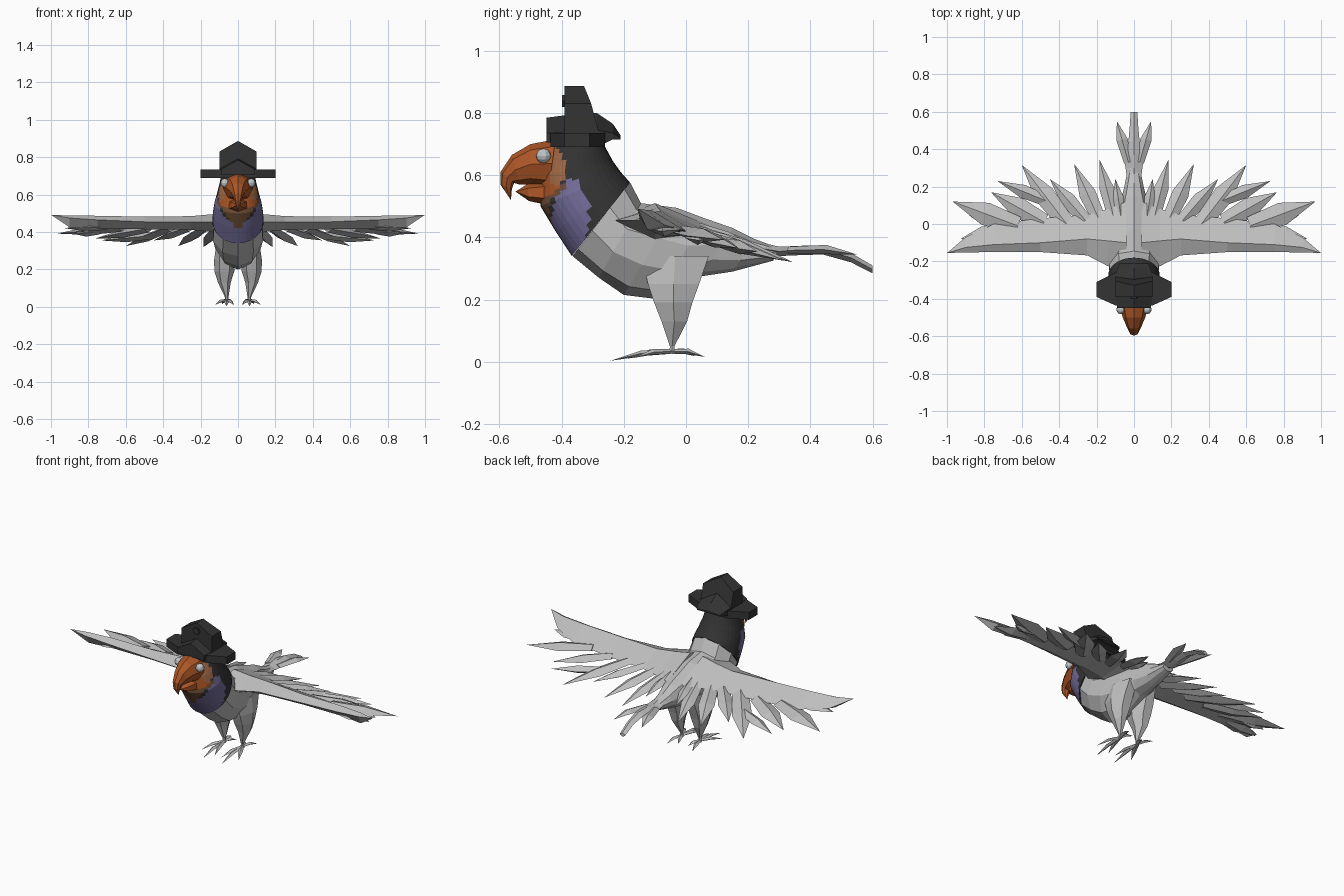
import bpy, bmesh, math
from mathutils import Vector

if "Cube" in bpy.data.objects:
    bpy.data.objects.remove(bpy.data.objects["Cube"])


def material(name, rgb):
    m = bpy.data.materials.new(name)
    m.diffuse_color = (*rgb, 1)
    m.use_nodes = True
    m.node_tree.nodes["Principled BSDF"].inputs["Base Color"].default_value = m.diffuse_color
    return m


GREY = material("feather grey", (0.52, 0.52, 0.52))
DARK = material("charcoal", (0.033, 0.033, 0.033))
ORANGE = material("beak orange", (0.42, 0.095, 0.02))
TAN = material("cheek tan", (0.36, 0.14, 0.06))
PURPLE = material("throat purple", (0.17, 0.15, 0.32))
BROWN = material("throat brown", (0.16, 0.075, 0.035))
EYE = material("eye pale", (0.52, 0.56, 0.58))


def loft(name, parts, mats, rule=None):
    """Each part is a list of rings with equal point counts; several parts join into one object."""
    bm = bmesh.new()
    for rings in parts:
        vs = [[bm.verts.new(p) for p in r] for r in rings]
        n = len(vs[0])
        for a, b in zip(vs, vs[1:]):
            for i in range(n):
                j = (i + 1) % n
                bm.faces.new((a[i], a[j], b[j], b[i]))
        bm.faces.new(vs[0])
        bm.faces.new(vs[-1])
        if len({tuple(p) for p in rings[-1]}) == 1:
            bmesh.ops.remove_doubles(bm, verts=vs[-1], dist=1e-5)
    bmesh.ops.dissolve_degenerate(bm, dist=1e-5, edges=bm.edges[:])
    bmesh.ops.recalc_face_normals(bm, faces=bm.faces[:])
    if rule:
        for f in bm.faces:
            f.material_index = rule(f.calc_center_median())
    me = bpy.data.meshes.new(name)
    bm.to_mesh(me)
    bm.free()
    for m in mats:
        me.materials.append(m)
    ob = bpy.data.objects.new(name, me)
    bpy.context.collection.objects.link(ob)
    return ob


def oval(top, bottom, hw, n=10, cx=0.0):
    """Ring through two (y, z) points with half width hw in x."""
    t, b = Vector(top), Vector(bottom)
    c, h = (t + b) / 2, (t - b) / 2
    out = []
    for i in range(n):
        a = 2 * math.pi * i / n
        p = c + h * math.cos(a)
        out.append((cx + hw * math.sin(a), p.x, p.y))
    return out


def blend(rings, steps):
    out = []
    for a, b in zip(rings, rings[1:]):
        for k in range(steps):
            out.append([Vector(p).lerp(Vector(q), k / steps) for p, q in zip(a, b)])
    return out + [rings[-1]]


def blade(base, tip, w, t, bulge=0.5, sag=0.0):
    """Diamond-section spike, widest part way along."""
    b, e = Vector(base), Vector(tip)
    side = (e - b).cross(Vector((0, 0, 1))).normalized()
    up = Vector((0, 0, 1))

    def ring(c, k):
        return [c + side * w * k, c + up * t * k, c - side * w * k, c - up * t * k]
    mid = b.lerp(e, bulge) + up * sag
    return [ring(b, 0.8), ring(mid, 1.0), ring(e, 0.0)]


def gable(y, hw, base, eave, peak):
    """Five-sided ring facing y with a peaked top."""
    return [(-hw, y, base), (hw, y, base), (hw, y, eave), (0, y, peak), (-hw, y, eave)]


def flip(parts, s):
    return [[[(s * p[0], p[1], p[2]) for p in r] for r in rings] for rings in parts]


# Body from collar to rump
body = [((-.18, .577), (-.365, .34), .136), ((-.145, .51), (-.28, .27), .14),
        ((-.03, .495), (-.2, .215), .128), ((.05, .465), (-.08, .20), .11),
        ((.15, .43), (.05, .275), .078), ((.22, .395), (.15, .29), .055),
        ((.30, .365), (.28, .325), .035)]
loft("body", [[oval(*r) for r in body]], [GREY])


# Neck and head, painted by position
def head_paint(c):
    x, y, z = c
    if z > .535 and ((y + .47) / .082) ** 2 + ((z - .625) / .095) ** 2 < 1:
        return 4 if y > -.438 and .57 < z < .68 else 1
    if z < .57 and y < -.385 and abs(x) < .75 * (z - .405):
        return 3
    if ((y + .37) / .06) ** 2 + ((z - .465) / .125) ** 2 < 1 or (y < -.34 and z < .47):
        return 2
    return 0


neck = [((-.265, .70), (-.43, .712), .088), ((-.235, .645), (-.465, .60), .108),
        ((-.21, .61), (-.468, .50), .126), ((-.192, .59), (-.42, .42), .134),
        ((-.18, .576), (-.367, .34), .137)]
loft("head_and_neck", [blend([oval(*r, n=36) for r in neck], 8)],
     [DARK, ORANGE, PURPLE, BROWN, TAN], head_paint)

# Hooked beak
upper = [((-.42, .715), (-.44, .56), .08), ((-.50, .70), (-.50, .57), .06),
         ((-.56, .665), (-.535, .57), .04), ((-.597, .61), (-.553, .575), .026),
         ((-.597, .57), (-.56, .555), .018), ((-.563, .52), (-.563, .52), 0)]
loft("upper_beak", [[oval(*r, n=8) for r in upper]], [ORANGE])
lower = [((-.43, .585), (-.45, .505), .06), ((-.51, .572), (-.505, .517), .036),
         ((-.548, .547), (-.548, .547), 0)]
loft("lower_beak", [[oval(*r, n=6) for r in lower]], [ORANGE])

# Hat: brim, peaked front and back flaps, crown, badge
half = [(.2, -.31), (.2, -.39), (.1, -.435)]
brim = half + [(-x, y) for x, y in reversed(half)] + [(-.1, -.26), (.1, -.26)]
loft("hat_brim", [[[(x, y, z) for x, y in brim] for z in (.69, .735)]], [DARK])
loft("hat_front_flap", [[gable(-.448, .09, .705, .735, .785), gable(-.37, .1, .70, .74, .795)]], [DARK])
loft("hat_back_flap", [[gable(-.33, .1, .70, .745, .80), gable(-.287, .1, .69, .745, .80),
                        gable(-.235, .088, .715, .735, .765), gable(-.21, .075, .715, .72, .727)]], [DARK])
pent = [(-.1, .70, -.27), (.1, .70, -.27), (.1, .83, -.305), (0, .887, -.328), (-.1, .83, -.305)]
loft("hat_crown", [[[(x, -.39, z) for x, z, y in pent], [(x, y, z) for x, z, y in pent]]], [DARK])
loft("hat_badge", [[[(.022 * math.cos(k * math.pi / 3), y, .838 + .022 * math.sin(k * math.pi / 3))
                     for k in range(6)] for y in (-.38, -.398)]], [DARK])

# Forked tail
tail = [(.03, .18, .375, .045), (.045, .30, .355, .03), (.055, .37, .358, .03),
        (.03, .44, .36, .03), (.022, .53, .335, .03), (.018, .60, .297, .025)]
stem = [[(-w, y, z), (0, y, z + t / 2), (w, y, z), (0, y, z - t / 2)] for w, y, z, t in tail]
prongs = [blade((s * .03, .33, .358), (s * .092, .55, .345), .03, .015, .55, .01) for s in (1, -1)]
loft("tail", [stem] + prongs, [GREY])

# Wing sections: x, then (y, z) of leading edge, top ridge, trailing edge, underside
wing = [(.04, (-.25, .45), (-.10, .51), (.12, .42), (-.1, .37)),
        (.14, (-.225, .455), (-.09, .495), (.08, .415), (-.1, .40)),
        (.25, (-.168, .455), (-.08, .485), (.05, .415), (-.1, .412)),
        (.5, (-.15, .455), (-.10, .482), (.03, .415), (-.09, .415)),
        (.75, (-.15, .465), (-.11, .487), (.0, .42), (-.09, .415)),
        (.9, (-.152, .475), (-.125, .488), (-.07, .44), (-.125, .425)),
        (1.0, (-.155, .492), (-.155, .492), (-.155, .492), (-.155, .492))]
# Feathers: root, tip, half width
feathers = [((.70, -.06, .43), (.925, -.078, .42), .055), ((.62, -.01, .42), (.97, .12, .392), .062),
            ((.74, .03, .405), (.88, .045, .39), .04), ((.48, .01, .415), (.765, .17, .365), .055),
            ((.36, 0, .42), (.60, .315, .325), .055), ((.46, .12, .38), (.73, .23, .355), .036),
            ((.26, .02, .42), (.45, .24, .355), .042),
            ((.18, .01, .42), (.32, .32, .325), .045), ((.11, .04, .42), (.185, .345, .32), .038),
            ((.07, .04, .43), (.10, .24, .36), .03)]

for s, side in ((1, "left"), (-1, "right")):
    arm = [[(x, y, z) for y, z in pts] for x, *pts in wing]
    plumes = [blade(a, b, w, .022) for a, b, w in feathers]
    loft(side + "_wing", flip([arm], s), [GREY])
    loft(side + "_wing_feathers", flip(plumes, s), [GREY])

    # Leg: z, front y, back y, centre x, half width
    leg = [(.34, -.16, .09, .065, .05), (.25, -.135, .055, .072, .056), (.19, -.112, .03, .073, .053),
           (.13, -.085, .01, .073, .034), (.05, -.053, -.036, .06, .009), (.025, -.055, -.033, .06, .012)]
    shin = [[(cx + hw * math.cos(k * math.pi / 3), (f + b) / 2 + (b - f) / 2 * math.sin(k * math.pi / 3), z)
             for k in range(6)] for z, f, b, cx, hw in leg]
    loft(side + "_leg", flip([shin], s), [GREY])

    # Toes
    tips = [(.062, -.243, .003), (.022, -.19, .01), (.122, -.17, .012), (.085, .062, .015), (.03, .03, .018)]
    toes = [blade((.06, -.045, .033), t, .013, .009, .5, .009) for t in tips]
    loft(side + "_foot", flip(toes, s), [GREY])

    # Eye
    bpy.ops.mesh.primitive_uv_sphere_add(segments=10, ring_count=6, radius=.024,
                                         location=(s * .07, -.458, .662))
    eye = bpy.context.object
    eye.name = side + "_eye"
    eye.data.materials.append(EYE)
